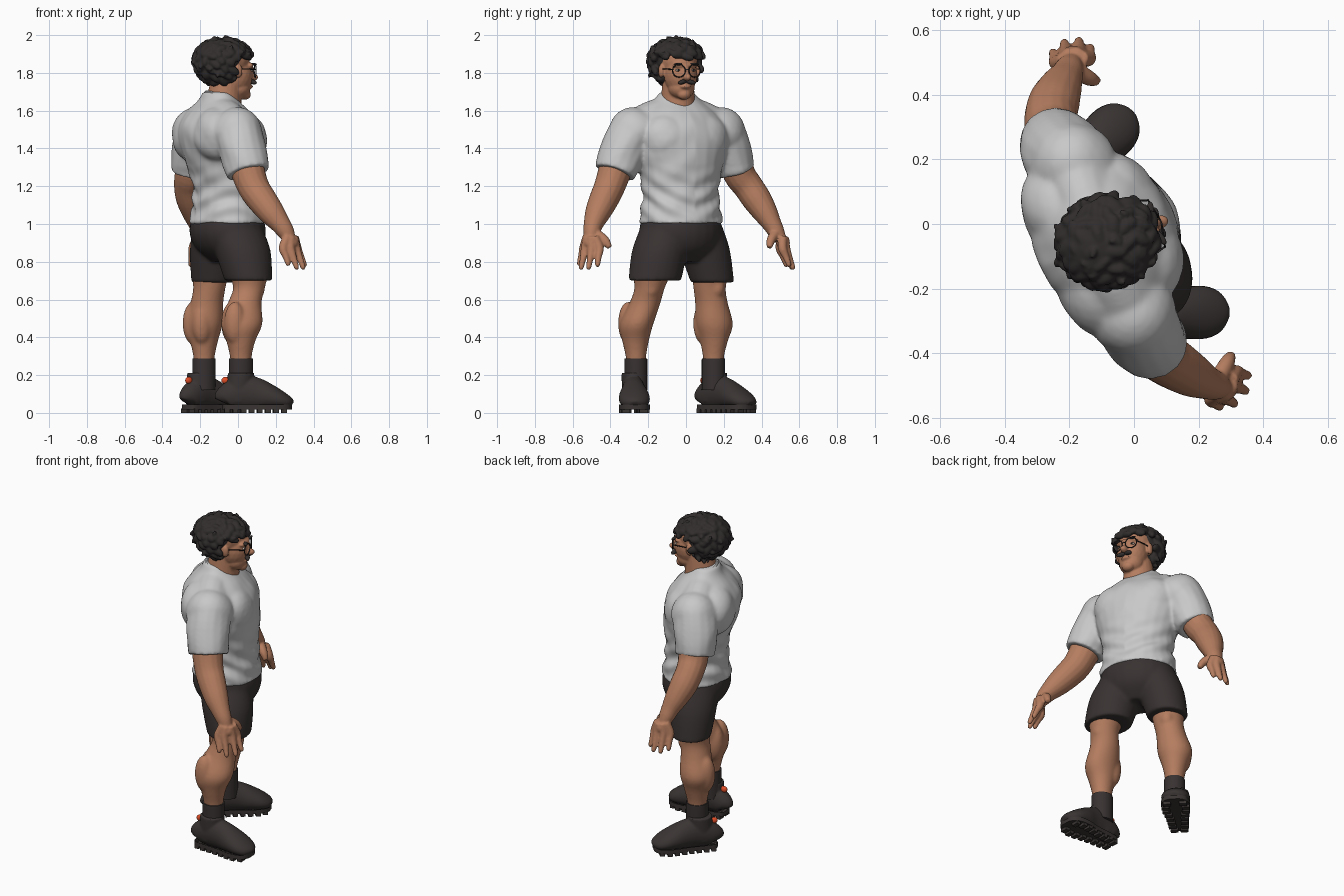
import bpy, bmesh, math, random
from mathutils import Vector, Matrix

if "Cube" in bpy.data.objects:
    bpy.data.objects.remove(bpy.data.objects["Cube"])
random.seed(4)

def material(name, *rgb):
    m = bpy.data.materials.new(name)
    m.diffuse_color = (*rgb, 1)
    m.use_nodes = True
    m.node_tree.nodes["Principled BSDF"].inputs["Base Color"].default_value = m.diffuse_color
    return m

SKIN, SHIRT = material("skin", .46, .205, .115), material("shirt grey", .58, .58, .58)
SHORTS, HAIR = material("shorts charcoal", .040, .032, .031), material("hair black", .031, .026, .026)
SHOE, BLACK = material("shoe charcoal", .042, .035, .033), material("black", .018, .016, .016)
ORANGE, WHITE = material("orange", .75, .075, .02), material("eye white", .5, .42, .36)
I, rot, rnd = Matrix.Identity(4), Matrix.Rotation, random.uniform

def frame(x, y, deg):
    return Matrix.Translation((x, y, 0)) @ rot(math.radians(deg), 4, 'Z')

def smooth_rows(rows, steps=4):
    """Catmull-Rom interpolation of rows of numbers."""
    out, last = [], len(rows) - 1
    for i in range(last):
        ps = rows[max(i - 1, 0)], rows[i], rows[i + 1], rows[min(i + 2, last)]
        for t in (k / steps for k in range(steps)):
            out.append([.5 * (2 * b + (c - a) * t + (2 * a - 5 * b + 4 * c - d) * t * t
                              + (3 * b - a - 3 * c + d) * t ** 3) for a, b, c, d in zip(*ps)])
    return out + [list(rows[-1])]

def skin_rings(bm, rings, closed=False):
    n = len(rings[0])
    for r, s in zip(rings, rings[1:] + rings[:1] if closed else rings[1:]):
        for k in range(n):
            bm.faces.new((r[k], r[(k + 1) % n], s[(k + 1) % n], s[k]))

def loft(bm, rows, deg=-90, perp=False, M=I, n=24):
    """Rows are (x, y, z, lateral radius, front radius); perp turns rings along the path."""
    rows = smooth_rows([r if len(r) == 5 else (*r, r[3]) for r in rows])
    a, rings = math.radians(deg), []
    side, v = Vector((-math.sin(a), math.cos(a), 0)), Vector((math.cos(a), math.sin(a), 0))
    for i, (*c, ra, rb) in enumerate(rows):
        u = side
        if perp:
            t = (Vector(rows[min(i + 1, len(rows) - 1)][:3]) - Vector(rows[max(i - 1, 0)][:3])).normalized()
            u = (side - t * side.dot(t)).normalized()
            v = t.cross(u)
        rings.append([bm.verts.new(M @ (Vector(c) + u * ra * math.cos(q) + v * rb * math.sin(q)))
                      for q in (math.tau * k / n for k in range(n))])
    skin_rings(bm, rings)
    bm.faces.new(rings[0])
    bm.faces.new(rings[-1])

def tube(bm, rows, M=I):
    loft(bm, rows, perp=True, M=M, n=16)

def ball(bm, c, r, M=I, R=I, sub=3):
    size = Matrix.Diagonal((*(r if isinstance(r, tuple) else (r, r, r)), 1))
    bmesh.ops.create_icosphere(bm, subdivisions=sub, radius=1, matrix=M @ Matrix.Translation(c) @ R @ size)

def box(bm, c, size, M=I):
    bmesh.ops.create_cube(bm, size=1, matrix=M @ Matrix.Translation(c) @ Matrix.Diagonal((*size, 1)))

def hoop(bm, c, R, big, small, M=I):
    place = M @ Matrix.Translation(c) @ R
    skin_rings(bm, [[bm.verts.new(place @ Vector(((big + small * math.cos(q)) * math.cos(p),
                    (big + small * math.cos(q)) * math.sin(p), small * math.sin(q))))
                    for q in (math.tau * j / 8 for j in range(8))] for p in (math.tau * i / 28 for i in range(28))], True)

def finish(bm, name, mat, voxel=0, soften=3):
    """Turn the bmesh into a named object and return a fresh bmesh."""
    bmesh.ops.recalc_face_normals(bm, faces=bm.faces)
    ob = bpy.data.objects.new(name, bpy.data.meshes.new(name))
    bm.to_mesh(ob.data)
    bpy.context.collection.objects.link(ob)
    if voxel:   # fuse the overlapping volumes into one soft skin
        m, s = ob.modifiers.new("fuse", 'REMESH'), ob.modifiers.new("soften", 'SMOOTH')
        m.mode, m.voxel_size, s.iterations, s.factor = 'VOXEL', voxel, soften, .5
        ob.data = bpy.data.meshes.new_from_object(ob.evaluated_get(bpy.context.evaluated_depsgraph_get()))
        ob.modifiers.clear()
    ob.data.materials.clear()
    ob.data.materials.append(mat)
    ob.data.shade_smooth()
    ob.data.set_sharp_from_angle(angle=math.radians(60 if voxel else 40))
    return bmesh.new()

# Shirt: torso, chest, back, shoulders and sleeves, then soft cloth folds
bm, BODY = bmesh.new(), frame(-.07, -.035, 25)
loft(bm, [(-.055, -.028, 1.0, .226, .203), (-.055, -.028, 1.05, .22, .19), (-.055, -.03, 1.18, .208, .178),
          (-.065, -.032, 1.3, .235, .197), (-.085, -.04, 1.42, .272, .218), (-.1, -.042, 1.52, .265, .207),
          (-.105, -.045, 1.59, .215, .162), (-.105, -.045, 1.65, .14, .1), (-.11, -.05, 1.7, .095, .072)], 25)
for s in (-1, 1):
    ball(bm, (.055, s * .1, 1.45), (.13, .15, .14), BODY)
    ball(bm, (-.105, s * .13, 1.47), (.125, .16, .15), BODY)
for sleeve in ([(-.1, -.07, 1.605, .08), (-.06, -.17, 1.565, .095), (-.01, -.26, 1.5, .11)],
               [(-.12, -.02, 1.605, .08), (-.15, .07, 1.565, .095), (-.185, .165, 1.5, .11)],
               [(-.002, -.275, 1.5, .125), (.022, -.328, 1.4, .126), (.055, -.375, 1.27, .118, .112)],
               [(-.19, .185, 1.5, .125), (-.222, .218, 1.4, .128), (-.245, .26, 1.27, .113, .107)]):
    tube(bm, [r if len(r) == 5 else (*r, r[3]) for r in sleeve])
ball(bm, (-.005, -.275, 1.485), .135)
ball(bm, (-.188, .18, 1.485), .135)
bm = finish(bm, "shirt", SHIRT, .009, 12)
cloth = bpy.data.objects["shirt"].data.vertices
for v, nrm in zip(cloth, [v.normal.copy() for v in cloth]):
    x, y, z = v.co
    lat, w = abs(-.42 * (x + .07) + .906 * (y + .035)), max(0, 1 - abs(z - 1.12) / .2) * .007
    v.co += nrm * (w * math.sin(60 * z - 22 * lat + 3 * math.sin(9 * x + 5 * y)) + .002 * math.sin(38 * z + 30 * lat))
hoop(bm, (-.015, 0, 1.652), rot(math.radians(28), 4, 'Y'), .098, .009, BODY)
bm = finish(bm, "shirt_collar", SHIRT)

# Shorts
loft(bm, [(-.055, -.028, 1.03, .212, .188), (-.055, -.028, .95, .225, .197), (-.05, -.025, .87, .195, .165),
          (-.045, -.02, .8, .09, .09)], 25)
loft(bm, [(-.015, -.115, .99, .12, .14), (.025, -.14, .86, .146, .148), (.055, -.165, .7, .142, .125)], 18)
loft(bm, [(-.105, .065, .99, .12, .14), (-.12, .1, .86, .132, .137), (-.133, .14, .69, .116, .114)], 35)
bm = finish(bm, "shorts", SHORTS, .009, 16)

# Legs and socks
NEAR = [(.04, -.16, .82, .09, .09), (.055, -.18, .74, .1, .103), (.058, -.193, .66, .08, .084),
        (.035, -.218, .58, .082, .09), (.02, -.262, .47, .088, .11), (.015, -.267, .38, .07, .077),
        (.015, -.265, .28, .052, .056), (.015, -.265, .15, .052, .056)]
FAR = [(-.125, .12, .82, .085, .085), (-.145, .127, .74, .098, .096), (-.152, .125, .66, .086, .085),
       (-.165, .135, .58, .086, .088), (-.18, .15, .47, .1, .097), (-.18, .148, .38, .072, .076),
       (-.18, .145, .28, .053, .056), (-.18, .145, .15, .053, .056)]
for side, rows, deg, knee in (("right", NEAR, 12, (.103, -.188, .66)), ("left", FAR, 42, (-.107, .16, .66))):
    loft(bm, rows, deg)
    ball(bm, knee, (.04, .045, .055))
    for s in (-1, 1):   # calf muscles
        ball(bm, (-.045, s * .036, .475), (.058, .053, .115), frame(*rows[4][:2], deg))
    bm = finish(bm, side + "_leg", SKIN, .008, 12)
    loft(bm, [(*rows[-1][:2], z, r, r + .004) for z, r in ((.12, .06), (.27, .06), (.288, .059))], deg)
    bm = finish(bm, side + "_sock", SHORTS)

# Arms and hands: arm path, palm, finger tips, thumb path
ARMS = {
    "right": ([(.02, -.34, 1.4, .1), (.055, -.38, 1.27, .09), (.085, -.408, 1.19, .084), (.125, -.435, 1.13, .08),
               (.178, -.467, 1.06, .07), (.225, -.49, 1.0, .054), (.255, -.5, .955, .045), (.278, -.507, .91, .03)],
              (.284, -.508, .9), [(.352, -.468, .785), (.345, -.515, .77), (.31, -.555, .77), (.265, -.565, .79)],
              [(.26, -.48, .95, .028), (.287, -.43, .915, .024), (.3, -.405, .875, .015)]),
    "left": ([(-.22, .24, 1.4, .1), (-.247, .28, 1.27, .088), (-.257, .328, 1.2, .082), (-.247, .375, 1.13, .08),
              (-.228, .42, 1.06, .068), (-.21, .455, 1.0, .053), (-.2, .48, .955, .045), (-.19, .505, .91, .03)],
             (-.19, .515, .9), [(-.135, .545, .785), (-.17, .566, .77), (-.215, .56, .77), (-.25, .53, .785)],
             [(-.18, .475, .95, .028), (-.138, .45, .915, .024), (-.115, .442, .875, .015)])}
for side, (arm, palm, tips, thumb) in ARMS.items():
    tube(bm, [(*r, r[3] * .97) for r in arm])
    p, tips = Vector(palm), [Vector(t) for t in tips]
    ball(bm, p, .036)
    for t in tips:
        k = p + (t - sum(tips, Vector()) / 4) * .85
        k.z = .873
        tube(bm, [(*(p.lerp(k, .5) + Vector((0, 0, .045))), .024), (*k, .024), (*k.lerp(t, .5), .018), (*t, .014)])
        ball(bm, t, .014, sub=2)
    tube(bm, thumb)
    bm = finish(bm, side + "_arm", SKIN, .0065, 4)

# Shoes: upper, sole with lugs, heel loop
SECTION = [(-.064, .025, .1), (-.05, .048, .14), (0, .058, .18), (.06, .062, .2), (.12, .068, .185),
           (.18, .08, .155), (.24, .081, .12), (.285, .062, .088), (.304, .028, .065)]
for side, M in (("right", frame(-.02, -.281, 2)), ("left", frame(-.228, .127, 45))):
    loft(bm, [(x, 0, (h + .016) / 2, w, (h - .016) / 2) for x, w, h in SECTION], 0, True, M)
    loft(bm, [(.02, 0, .06, .055, .065), (.03, 0, .15, .06, .068), (.035, 0, .212, .062, .07)], 0, False, M)
    bm = finish(bm, side + "_shoe", SHOE, .007, 3)
    edge = smooth_rows([(x, w) for x, w, h in SECTION], 3)
    outline = edge + [(x, -w) for x, w in edge[::-1]]
    rings = [[bm.verts.new(M @ Vector((x, y, z))) for x, y in outline] for z in (.018, .044)]
    skin_rings(bm, rings)
    bm.faces.new(rings[0])
    for x in (-.038 + .043 * i for i in range(8)):
        w = next(w for q, w in edge if q >= x)
        for s in (-1, 1):
            box(bm, (x, s * (w - .024), .012), (.028, .044, .024), M)
    bm = finish(bm, side + "_sole", SHOE)
    ball(bm, (-.046, 0, .172), (.022, .016, .019), M)
    bm = finish(bm, side + "_heel_loop", ORANGE)

# Head, neck and ears
HEAD = frame(-.07, -.049, 20)
loft(bm, [(-.085, -.045, 1.54, .11, .13), (-.08, -.045, 1.62, .095, .1), (-.06, -.04, 1.78, .08, .08)], 20)
for c, r in (((0, 0, 1.86), (.133, .105, .115)), ((.06, 0, 1.79), (.092, .088, .11)),
             ((.072, 0, 1.72), (.068, .071, .06)), ((.113, 0, 1.686), (.031, .037, .029)),
             ((.158, 0, 1.777), (.029, .021, .02)), ((.145, 0, 1.805), (.02, .014, .04)),
             ((.123, 0, 1.84), (.03, .07, .018)), ((.136, 0, 1.728), (.02, .03, .012)),
             ((.04, .103, 1.81), (.022, .014, .036)), ((.04, -.103, 1.81), (.022, .014, .036))):
    ball(bm, c, r, HEAD)
bm = finish(bm, "head", SKIN, .006, 2)

# Curly hair: a cap covered with tangential curls and loose locks
ball(bm, (-.035, 0, 1.875), (.134, .128, .112), HEAD)
for i in range(130):
    z, q = 1 - (2 * i + 1) / 130, i * 2.39996
    d = Vector((math.sqrt(1 - z * z) * math.cos(q), math.sqrt(1 - z * z) * math.sin(q), z))
    p = Vector((d.x * .148 - .01, d.y * .134, 1.87 + d.z * (.104 if z > 0 else .135)))
    if (p.x > .02 and p.z < 1.885) or p.z < 1.745:
        continue
    wild = Vector((rnd(-1, 1), rnd(-1, 1), rnd(-1, 1)))
    R = d.to_track_quat('Z', 'Y').to_matrix().to_4x4() @ rot(rnd(0, 3), 4, 'Z') @ rot(.35, 4, 'Y')
    ball(bm, p, (rnd(.034, .046), rnd(.018, .026), .02), HEAD, R, 2)
    if i % 4 == 0:
        tip = p + d * .026 + wild * .012
        tube(bm, [(*p, .018), (*p.lerp(tip, .6), .013), (*(tip + wild.cross(d) * .014), .005)], HEAD)
bm = finish(bm, "hair", HAIR, .006, 1)

# Moustache, brows, eyes and glasses
for s in (-1, 1):
    ball(bm, (.15, s * .022, 1.752), (.014, .029, .012), HEAD, rot(-s * .25, 4, 'X') @ rot(-s * .35, 4, 'Z'))
    ball(bm, (.143, s * .042, 1.846), (.012, .03, .007), HEAD, rot(-s * .35, 4, 'Z'))
bm = finish(bm, "moustache_and_brows", HAIR)
for name, mat, x, r in (("eyes", WHITE, .135, (.008, .015, .007)), ("pupils", BLACK, .141, (.003, .006, .006))):
    for s in (-1, 1):
        ball(bm, (x, s * .042, 1.814), r, HEAD)
    bm = finish(bm, name, mat)
for s in (-1, 1):
    hoop(bm, (.155, s * .044, 1.811), rot(s * .2, 4, 'Z') @ rot(math.pi / 2, 4, 'Y'), .034, .003, HEAD)
    tube(bm, [(.146, s * .077, 1.818, .003), (.1, s * .09, 1.82, .003), (.03, s * .104, 1.82, .003)], HEAD)
box(bm, (.163, 0, 1.818), (.005, .022, .005), HEAD)
finish(bm, "glasses", BLACK)
